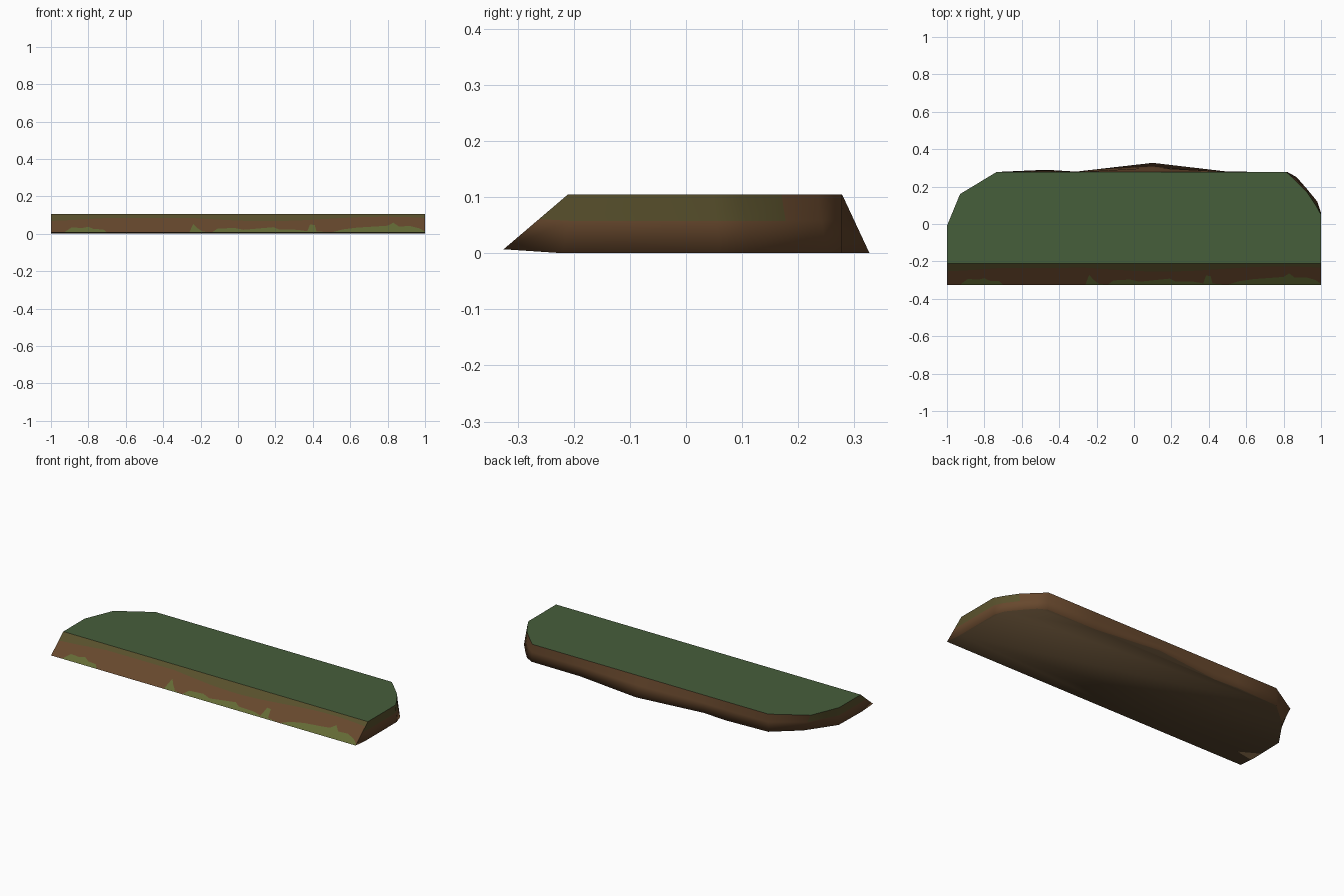
import bpy, bmesh, math
from mathutils import Vector

if "Cube" in bpy.data.objects:
    bpy.data.objects.remove(bpy.data.objects["Cube"])

TOP = 0.105


def material(name, rgb):
    m = bpy.data.materials.new(name)
    m.diffuse_color = (*rgb, 1)
    m.use_nodes = True
    m.node_tree.nodes["Principled BSDF"].inputs["Base Color"].default_value = m.diffuse_color
    return m


GRASS = material("grass green", (0.062, 0.112, 0.044))
EARTH = material("earth brown", (0.135, 0.064, 0.026))
OLIVE = material("olive soil", (0.098, 0.080, 0.025))
MOSS = material("moss green", (0.125, 0.145, 0.036))
UNDER = material("dark earth", (0.085, 0.052, 0.024))


def finish(name, bm, mats):
    me = bpy.data.meshes.new(name)
    bm.to_mesh(me)
    bm.free()
    for m in mats:
        me.materials.append(m)
    ob = bpy.data.objects.new(name, me)
    bpy.context.collection.objects.link(ob)
    return ob


# Outline of the slab: top x, top y, bottom x, bottom y (counter-clockwise)
outline = [
    (1, -.21, 1, -.325), (1, -.20, 1, -.22), (1, .05, 1, .06),
    (.975, .095, .98, .12), (.925, .17, .925, .187), (.86, .235, .87, .25),
    (.815, .278, .82, .278), (.5, .278, .5, .28), (.1, .278, .1, .327),
    (-.31, .278, -.31, .28), (-.47, .278, -.47, .29), (-.735, .278, -.735, .278),
    (-.93, .16, -.88, .155), (-1, -.01, -.995, -.01),
    (-1, -.20, -1, -.22), (-1, -.21, -1, -.325),
]

# Grass top, side walls and underside
bm = bmesh.new()
top, mid, low = [], [], []
for tx, ty, bx, by in outline:
    t = Vector((tx, ty, TOP))
    b = Vector((bx, by, 0.007 if by < -.3 else 0))
    top.append(bm.verts.new(t))
    mid.append(bm.verts.new(b.lerp(t, 0.55)))
    low.append(bm.verts.new(b))
n = len(outline)
bm.faces.new(top).material_index = 0
for i in range(n - 1):
    for lower, upper, is_upper in ((low, mid, False), (mid, top, True)):
        f = bm.faces.new((lower[i], lower[i + 1], upper[i + 1], upper[i]))
        f.smooth = True
        # Olive on the upper half of the two ends, brown elsewhere
        ends = abs(f.calc_center_median().x) > 0.9
        f.material_index = 2 if is_upper and ends else 1
# Underside: main flat part and the slightly raised front lip
for ring in (low[1:-1], [low[0], low[1], low[-2], low[-1]]):
    f = bm.faces.new(ring[::-1])
    f.material_index = 3
    f.smooth = True
bmesh.ops.recalc_face_normals(bm, faces=bm.faces)
if next(f for f in bm.faces if f.material_index == 0).normal.z < 0:
    bmesh.ops.reverse_faces(bm, faces=bm.faces)
for e in bm.edges:
    if all(v.co.z > TOP - 1e-4 for v in e.verts):
        e.smooth = False
finish("ground_slab", bm, [GRASS, EARTH, OLIVE, UNDER])

# Sloped front bank: ragged moss at the foot, earth, then olive under the grass
moss = [(-1, 0), (-.93, 0), (-.89, .026), (-.83, .024), (-.8, .03), (-.77, .018),
        (-.72, .016), (-.7, 0), (-.26, 0), (-.24, .045), (-.215, .022), (-.19, .005),
        (-.14, 0), (-.11, .02), (-.02, .024), (.03, .014), (.12, .022), (.19, .028),
        (.22, .016), (.32, .014), (.37, .006), (.385, .042), (.41, .04), (.42, .006),
        (.5, 0), (.56, .016), (.64, .026), (.74, .032), (.8, .036), (.83, .052),
        (.86, .032), (.92, .034), (.97, .022), (1, .004)]
bm = bmesh.new()


def on_slope(x, h):
    k = h / (TOP - 0.007)
    return bm.verts.new((x, -.325 + .115 * k, .007 + h))


previous = None
for x, h in moss:
    soil = 0.072 - 0.012 * math.sin(5 * x + 0.8)
    column = [on_slope(x, v) for v in (0, h, soil, TOP - 0.007)]
    if previous:
        for k in range(3):
            quad = (previous[k], column[k], column[k + 1], previous[k + 1])
            bm.faces.new(quad).material_index = k
    previous = column
bmesh.ops.dissolve_degenerate(bm, dist=1e-5, edges=bm.edges)
finish("front_bank", bm, [MOSS, EARTH, OLIVE])
